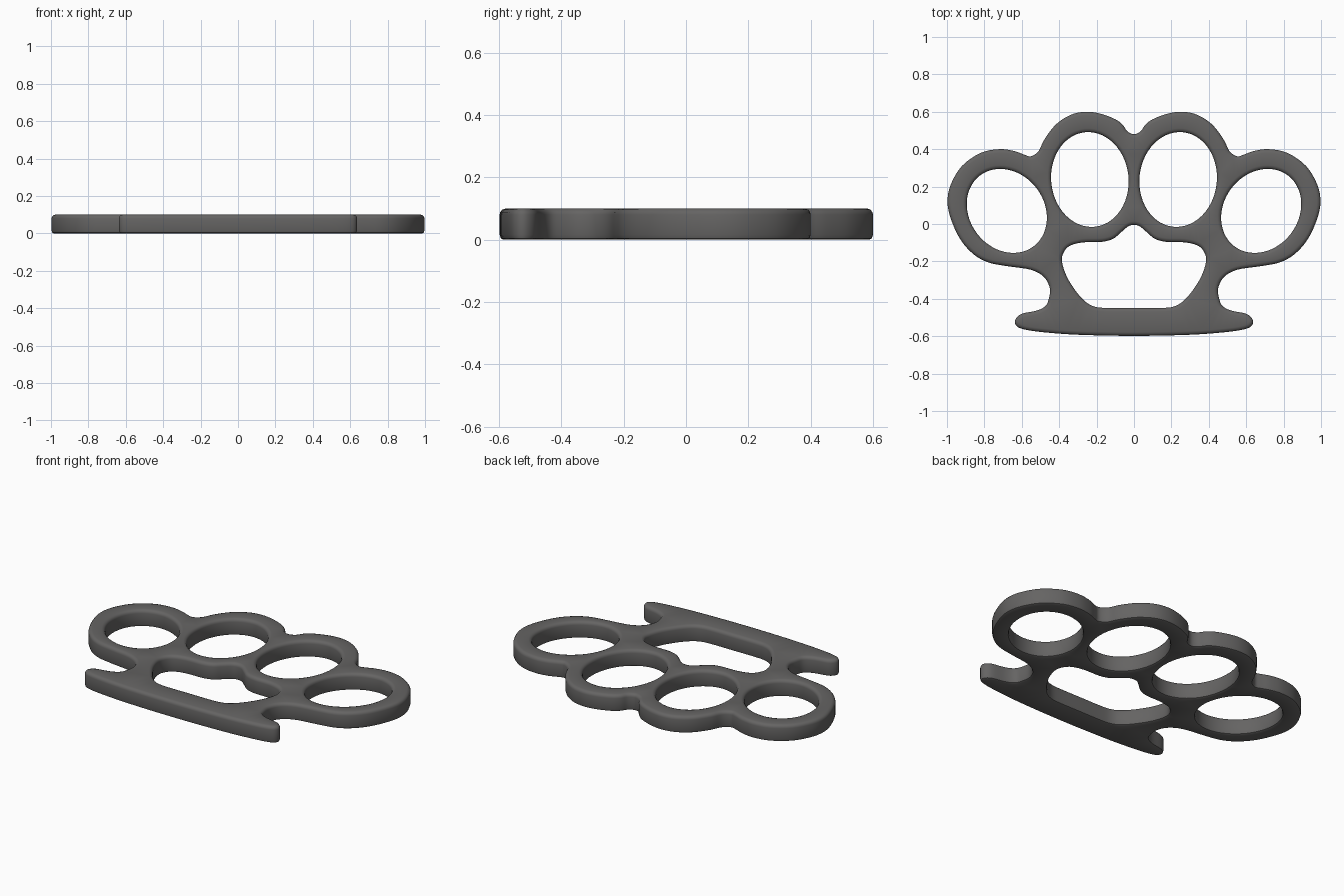
import bpy, bmesh, math
from mathutils import Vector

if "Cube" in bpy.data.objects:
    bpy.data.objects.remove(bpy.data.objects["Cube"])

# half outlines (right side), mirrored to make closed loops
OUTER = [(0, .48), (.035, .495), (.06, .53), (.1, .56), (.18, .59), (.26, .60), (.34, .583),
         (.42, .53), (.48, .45), (.51, .39), (.55, .362), (.585, .37), (.64, .39), (.72, .40),
         (.82, .38), (.92, .31), (.98, .21), (.997, .12), (.98, .03), (.93, -.08), (.86, -.16),
         (.78, -.205), (.68, -.225), (.55, -.245), (.48, -.285), (.45, -.345), (.457, -.405),
         (.475, -.44), (.52, -.463), (.60, -.48), (.633, -.508), (.633, -.538), (.60, -.56),
         (.5, -.577), (.3, -.592), (0, -.598)]
PALM = [(0, -.005), (.03, -.012), (.07, -.045), (.11, -.078), (.17, -.095), (.27, -.098),
        (.34, -.115), (.375, -.15), (.385, -.2), (.36, -.28), (.31, -.36), (.26, -.415),
        (.21, -.442), (.14, -.449), (0, -.449)]
# edge cross-section: (inset into the metal, height)
SECTION = [(.012, 0), (.004, .004), (0, .016), (0, .08), (.002, .088), (.008, .096), (.02, .1)]


def smooth_loop(half, n=4):
    pts = [Vector(p) for p in half]
    pts += [Vector((-p.x, p.y)) for p in reversed(pts[1:-1])]
    out, k = [], len(pts)
    for i in range(k):
        a, b, c, d = (pts[(i + j) % k] for j in (-1, 0, 1, 2))
        for s in range(n):
            t = s / n
            out.append(.5 * (2 * b + (c - a) * t + (2 * a - 5 * b + 4 * c - d) * t * t
                             + (3 * b - a - 3 * c + d) * t ** 3))
    return out


def ellipse(cx, cy, rx, ry, tilt, n=56):
    c, s = math.cos(tilt), math.sin(tilt)
    out = []
    for i in range(n):
        t = -2 * math.pi * i / n
        x, y = rx * math.cos(t), ry * math.sin(t)
        out.append(Vector((cx + x * c - y * s, cy + x * s + y * c)))
    return out


def add_wall(bm, loop, side):
    """Sweep the section round a clockwise loop; return bottom and top rim edges."""
    k = len(loop)
    rings = []
    for inset, z in SECTION:
        ring = []
        for i, p in enumerate(loop):
            t = (loop[(i + 1) % k] - loop[i - 1]).normalized()
            q = p + Vector((t.y, -t.x)) * inset * side
            ring.append(bm.verts.new((q.x, q.y, z)))
        rings.append(ring)
    for a, b in zip(rings, rings[1:]):
        for i in range(k):
            j = (i + 1) % k
            bm.faces.new((a[i], a[j], b[j], b[i]))
    return [[bm.edges.get((r[i], r[(i + 1) % k])) for i in range(k)] for r in (rings[0], rings[-1])]


bm = bmesh.new()
loops = [(smooth_loop(OUTER), 1), (smooth_loop(PALM), -1)]
for m in (1, -1):  # finger holes
    loops.append((ellipse(.236 * m, .238, .207, .254, math.radians(-6) * m), -1))
    loops.append((ellipse(.68 * m, .07, .2, .2375, math.radians(-37) * m), -1))
bottom, top = [], []
for loop, side in loops:
    b, t = add_wall(bm, loop, side)
    bottom += b
    top += t
# flat faces
for rim, nz in ((bottom, -1), (top, 1)):
    bmesh.ops.triangle_fill(bm, use_beauty=True, use_dissolve=False, edges=rim, normal=(0, 0, nz))
bmesh.ops.recalc_face_normals(bm, faces=bm.faces[:])

mesh = bpy.data.meshes.new("knuckle_plate")
bm.to_mesh(mesh)
bm.free()
plate = bpy.data.objects.new("knuckle_plate", mesh)
bpy.context.collection.objects.link(plate)
metal = bpy.data.materials.new("dark_grey_metal")
metal.diffuse_color = (.13, .127, .125, 1)
metal.use_nodes = True
metal.node_tree.nodes["Principled BSDF"].inputs["Base Color"].default_value = metal.diffuse_color
mesh.materials.append(metal)
bpy.context.view_layer.objects.active = plate
plate.select_set(True)
bpy.ops.object.shade_smooth_by_angle(angle=math.radians(40))
